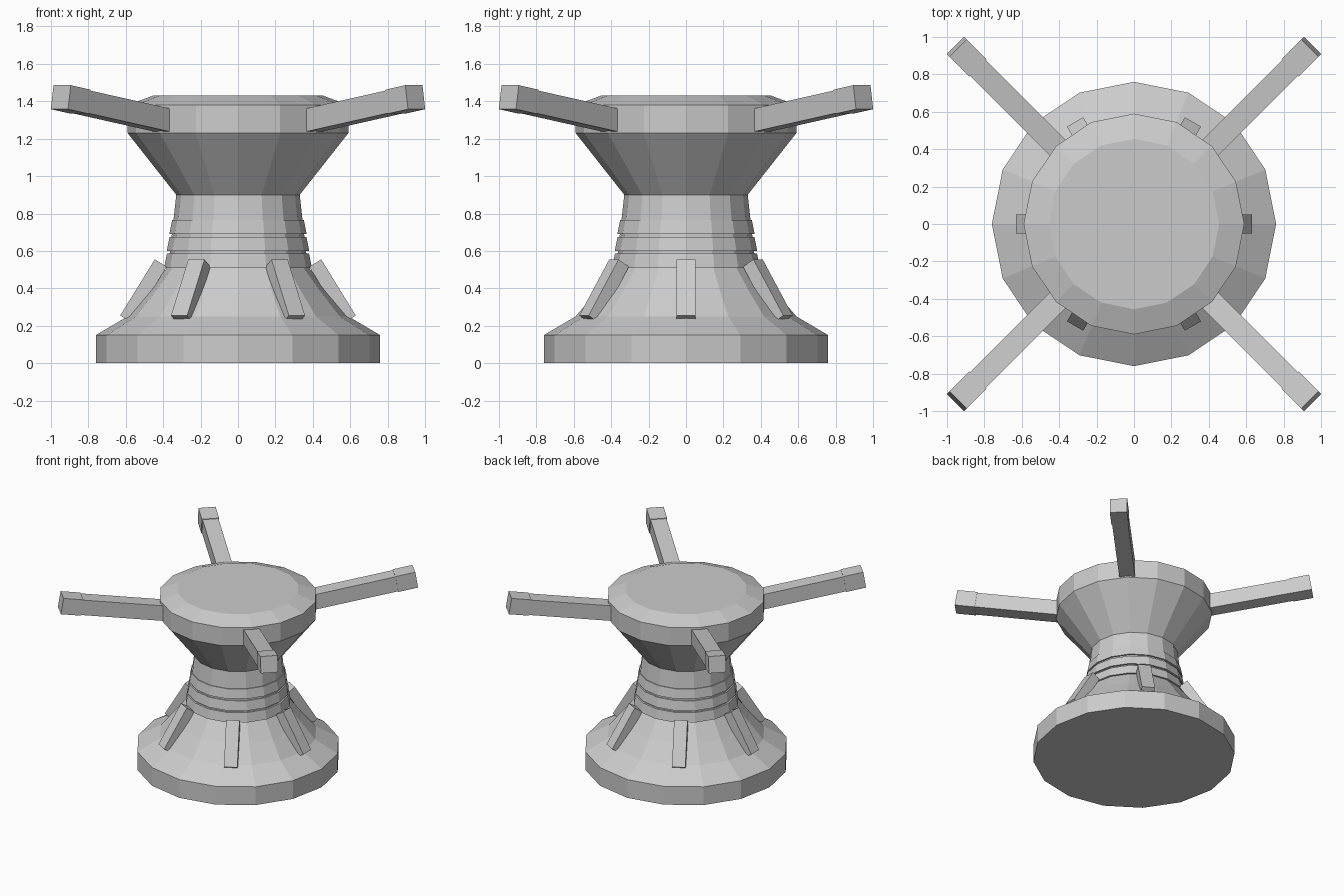
import bpy, bmesh
from math import pi, sin, cos, atan2, hypot
from mathutils import Matrix, Vector

SIDES = 16

if "Cube" in bpy.data.objects:
    bpy.data.objects.remove(bpy.data.objects["Cube"])

grey = bpy.data.materials.new("plain grey")
grey.use_nodes = True
tone = (0.6, 0.6, 0.6, 1)
grey.diffuse_color = tone
grey.node_tree.nodes["Principled BSDF"].inputs["Base Color"].default_value = tone


def finish(bm, name):
    bmesh.ops.recalc_face_normals(bm, faces=bm.faces)
    mesh = bpy.data.meshes.new(name)
    bm.to_mesh(mesh)
    bm.free()
    mesh.materials.append(grey)
    obj = bpy.data.objects.new(name, mesh)
    bpy.context.collection.objects.link(obj)
    return obj


def turned(name, profile):
    """Faceted solid of revolution from (radius, height) points, capped at both ends."""
    bm = bmesh.new()
    rings = [[bm.verts.new((r * cos(2 * pi * i / SIDES), r * sin(2 * pi * i / SIDES), z))
              for i in range(SIDES)] for r, z in profile]
    for low, high in zip(rings, rings[1:]):
        for i in range(SIDES):
            j = (i + 1) % SIDES
            bm.faces.new((low[i], low[j], high[j], high[i]))
    bm.faces.new(rings[0][::-1])
    bm.faces.new(rings[-1])
    return finish(bm, name)


def beam(name, start, end, width, thick, angle):
    """Box whose centre line runs between two (radius, height) points, spun to an angle."""
    dr, dz = end[0] - start[0], end[1] - start[1]
    middle = Vector(((start[0] + end[0]) / 2, 0, (start[1] + end[1]) / 2))
    bm = bmesh.new()
    bmesh.ops.create_cube(bm, size=1)
    bm.transform(Matrix.Rotation(angle, 4, "Z") @ Matrix.Translation(middle)
                 @ Matrix.Rotation(-atan2(dz, dr), 4, "Y")
                 @ Matrix.Diagonal((hypot(dr, dz), width, thick, 1)))
    return finish(bm, name)


# Flared foot, waist and head
turned("foot", [(0.76, 0), (0.76, 0.15), (0.59, 0.25), (0.48, 0.38), (0.38, 0.51)])
turned("waist", [(0.375, 0.5), (0.33, 0.9)])
turned("head", [(0.33, 0.9), (0.59, 1.23), (0.59, 1.38), (0.455, 1.43)])

# Raised bands around the waist
for i in range(3):
    z = 0.51 + 0.09 * i
    r = 0.395 - 0.014 * i
    turned(f"waist_band_{i + 1}", [(r, z), (r - 0.015, z + 0.075)])

# Sloping ribs on the foot
for i in range(6):
    beam(f"foot_rib_{i + 1}", (0.413, 0.535), (0.598, 0.235), 0.1, 0.075, i * pi / 3)

# Push bars with thicker tips
for i in range(4):
    angle = pi / 4 + i * pi / 2
    beam(f"push_bar_{i + 1}", (0.4, 1.272), (1.3, 1.415), 0.12, 0.122, angle)
    beam(f"bar_tip_{i + 1}", (1.19, 1.398), (1.34, 1.422), 0.13, 0.13, angle)
